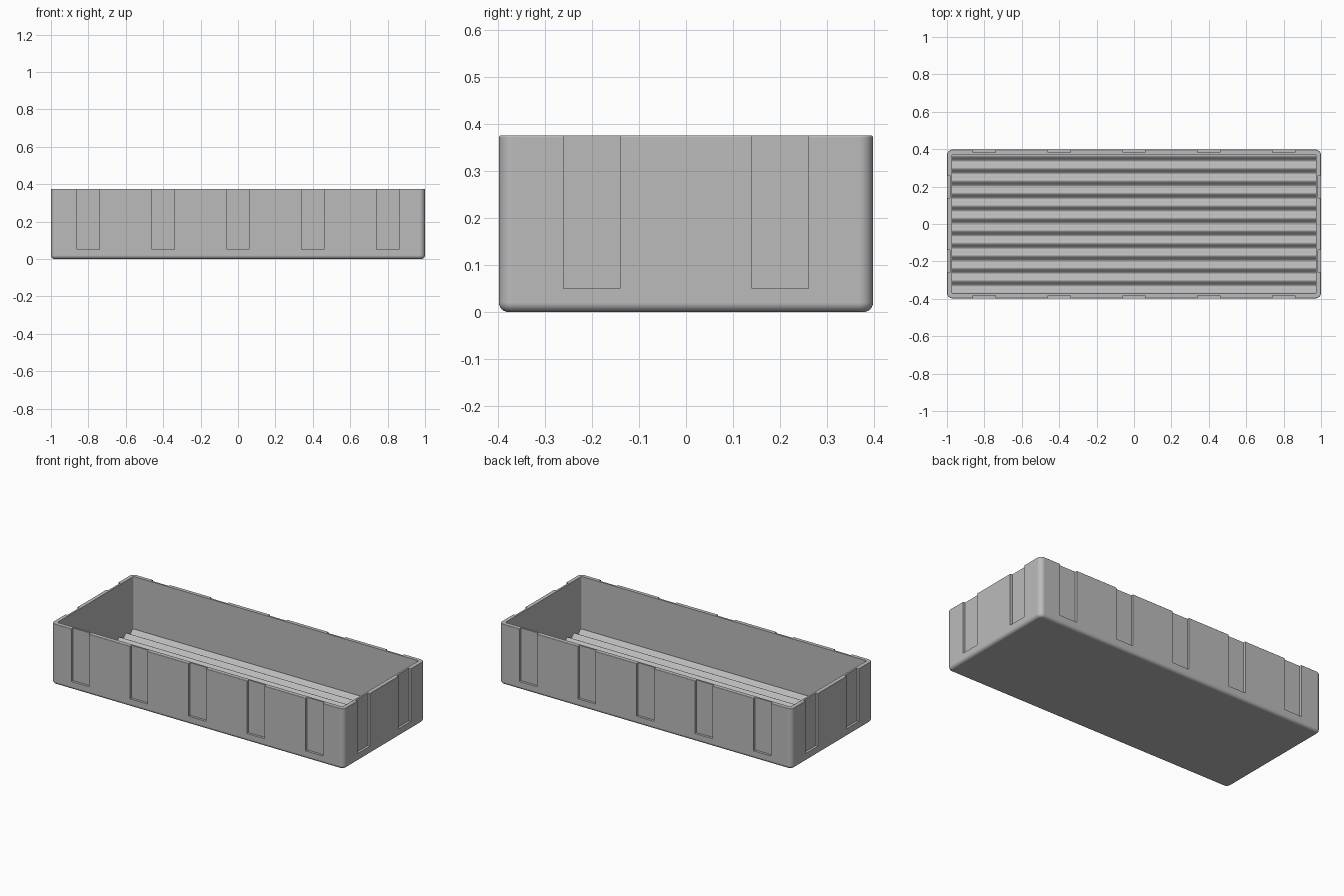
import bpy, bmesh, math
from mathutils import Matrix

HX, HY, TOP = 1.0, 0.3975, 0.375      # half length, half width, height
WALL, CORNER = 0.026, 0.03
FLOOR = 0.02

old = bpy.data.objects.get("Cube")
if old:
    bpy.data.objects.remove(old)

grey = bpy.data.materials.new("plain grey")
grey.use_nodes = True
grey.diffuse_color = (0.5, 0.5, 0.5, 1)
grey.node_tree.nodes["Principled BSDF"].inputs["Base Color"].default_value = (0.5, 0.5, 0.5, 1)


def make_object(name, bm):
    bmesh.ops.recalc_face_normals(bm, faces=bm.faces)
    mesh = bpy.data.meshes.new(name)
    bm.to_mesh(mesh)
    bm.free()
    mesh.materials.append(grey)
    obj = bpy.data.objects.new(name, mesh)
    bpy.context.collection.objects.link(obj)
    return obj


def activate(obj):
    bpy.ops.object.select_all(action='DESELECT')
    obj.select_set(True)
    bpy.context.view_layer.objects.active = obj


def rounded_ring(bm, inset, z, steps=8):
    """One rounded rectangle of vertices, inset from the outer wall."""
    r = max(CORNER - inset, 0.006)
    cx, cy = HX - inset - r, HY - inset - r
    ring = []
    for q, (sx, sy) in enumerate([(1, 1), (-1, 1), (-1, -1), (1, -1)]):
        for i in range(steps + 1):
            a = (q + i / steps) * math.pi / 2
            ring.append(bm.verts.new((sx * cx + r * math.cos(a), sy * cy + r * math.sin(a), z)))
    return ring


# Tray: outer wall with rounded foot, softened rim, inner wall and floor
FOOT, LIP = 0.02, 0.004
profile = []
for i in range(7):
    a = i / 6 * math.pi / 2
    profile.append((FOOT * (1 - math.sin(a)), FOOT * (1 - math.cos(a))))
for i in range(4):
    a = i / 3 * math.pi / 2
    profile.append((LIP * (1 - math.cos(a)), TOP - LIP * (1 - math.sin(a))))
profile += [(WALL, TOP), (WALL, FLOOR)]

bm = bmesh.new()
rings = [rounded_ring(bm, inset, z) for inset, z in profile]
for low, high in zip(rings, rings[1:]):
    n = len(low)
    for i in range(n):
        j = (i + 1) % n
        bm.faces.new((low[i], low[j], high[j], high[i]))
bm.faces.new(rings[0])
bm.faces.new(rings[-1])
tray = make_object("tray", bm)

# Shallow slots in the outer walls, open at the rim
SLOT_W, SLOT_Z, DEPTH = 0.12, 0.05, 0.015
slots = []
for side in (-1, 1):
    slots += [(x, side * HY, SLOT_W, 2 * DEPTH) for x in (-0.8, -0.4, 0, 0.4, 0.8)]
    slots += [(side * HX, y, 2 * DEPTH, SLOT_W) for y in (-0.2, 0.2)]
bm = bmesh.new()
for x, y, w, d in slots:
    h = TOP + 0.1 - SLOT_Z
    place = Matrix.Translation((x, y, SLOT_Z + h / 2)) @ Matrix.Diagonal((w, d, h, 1))
    bmesh.ops.create_cube(bm, size=1, matrix=place)
cutter = make_object("slot_cutter", bm)
cutter.hide_render = True

activate(tray)
cut = tray.modifiers.new("slots", 'BOOLEAN')
cut.operation, cut.solver, cut.object = 'DIFFERENCE', 'EXACT', cutter
bpy.ops.object.modifier_apply(modifier=cut.name)
bpy.data.objects.remove(cutter)

# Corrugated floor: a wave running across the tray, ridges along its length
PITCH, MID, WAVE = 1 / 15, 0.04, 0.012
fx, fy = HX - WALL + 0.002, HY - WALL + 0.002
bm = bmesh.new()
rows = []
COUNT = 180
for i in range(COUNT + 1):
    y = -fy + 2 * fy * i / COUNT
    z = MID - WAVE * math.cos(2 * math.pi * y / PITCH)
    rows.append([bm.verts.new((s * fx, y, z)) for s in (-1, 1)])
for a, b in zip(rows, rows[1:]):
    bm.faces.new((a[0], a[1], b[1], b[0]))
floor = make_object("ridged_floor", bm)
if floor.data.polygons[0].normal.z < 0:
    floor.data.flip_normals()

# Smooth the curves, keep the hard edges and flat walls
for obj in (tray, floor):
    activate(obj)
    bpy.ops.object.shade_smooth_by_angle(angle=math.radians(35))
    weighted = obj.modifiers.new("flat walls", 'WEIGHTED_NORMAL')
    weighted.keep_sharp = True
